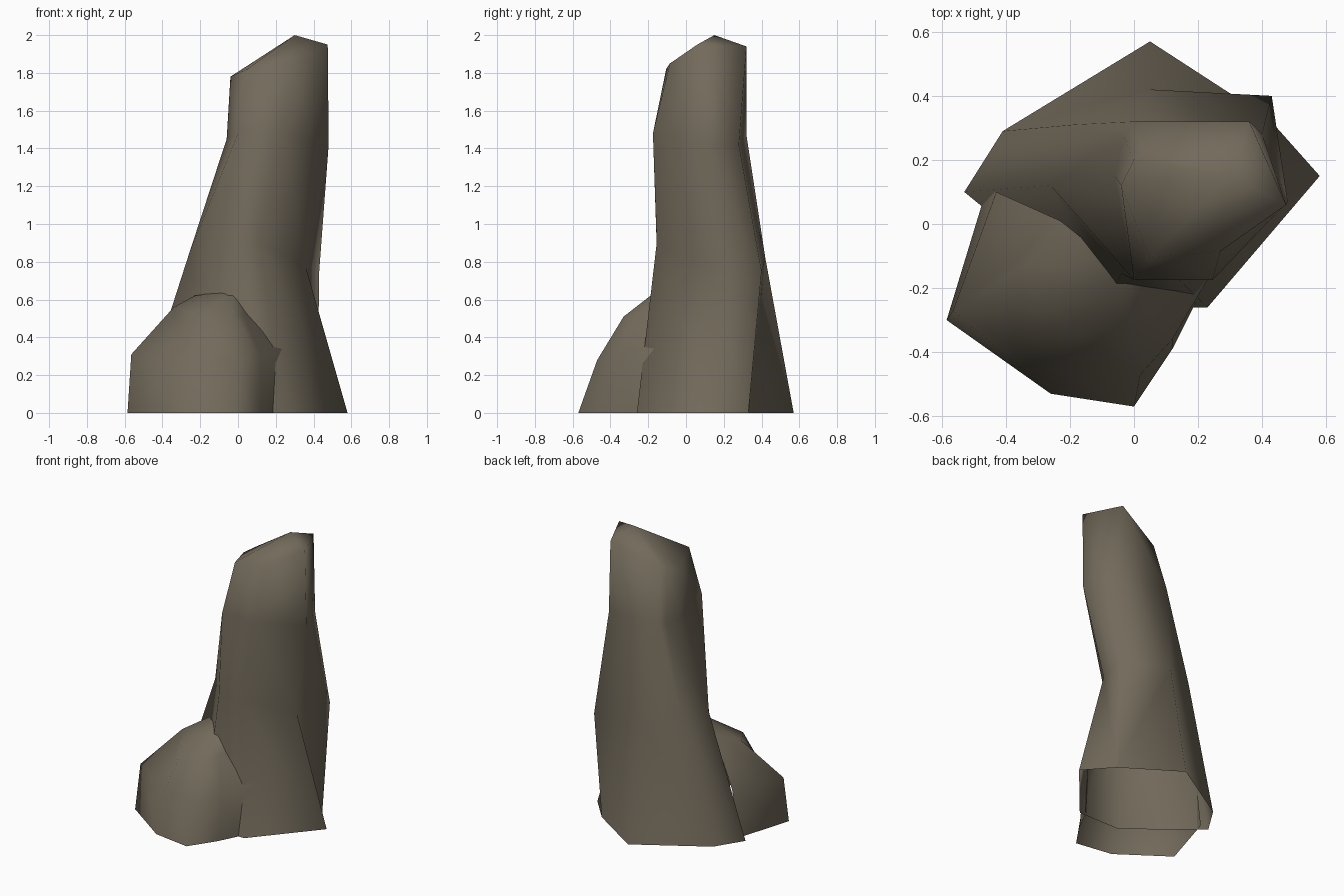
import bpy, bmesh, math

if "Cube" in bpy.data.objects:
    bpy.data.objects.remove(bpy.data.objects["Cube"])

stone = bpy.data.materials.new("brown grey stone")
stone.diffuse_color = (0.17, 0.145, 0.105, 1)
stone.use_nodes = True
stone.node_tree.nodes["Principled BSDF"].inputs["Base Color"].default_value = stone.diffuse_color


def loft(name, rings, peak, closed=True, flipped=()):
    """Skin rings of equal count with triangles, fan the top, leave the base open.
    flipped holds (layer, side) pairs whose diagonal runs the other way."""
    bm = bmesh.new()
    rows = [[bm.verts.new(p) for p in ring] for ring in rings]
    n = len(rows[0])
    spans = n if closed else n - 1
    for k, (low, high) in enumerate(zip(rows, rows[1:])):
        for i in range(spans):
            j = (i + 1) % n
            if (k, i) in flipped:
                bm.faces.new((low[i], low[j], high[j]))
                bm.faces.new((low[i], high[j], high[i]))
            else:
                bm.faces.new((low[i], low[j], high[i]))
                bm.faces.new((low[j], high[j], high[i]))
    tip = bm.verts.new(peak)
    for i in range(spans):
        bm.faces.new((rows[-1][i], rows[-1][(i + 1) % n], tip))
    mesh = bpy.data.meshes.new(name)
    bm.to_mesh(mesh)
    bm.free()
    mesh.materials.append(stone)
    ob = bpy.data.objects.new(name, mesh)
    bpy.context.collection.objects.link(ob)
    bpy.ops.object.select_all(action='DESELECT')
    ob.select_set(True)
    bpy.context.view_layer.objects.active = ob
    bpy.ops.object.shade_smooth_by_angle(angle=math.radians(85))


# Tall leaning pillar: base, waist, shoulder and crown rings
loft("tall_rock", [
    [(.23, -.26, 0), (.58, .15, 0), (.42, .33, 0), (.05, .57, 0),
     (-.41, .29, 0), (-.53, .10, 0), (-.09, -.26, 0)],
    [(.12, -.155, .90), (.36, .13, .77), (.43, .40, .75), (.05, .42, .82),
     (-.19, .31, .85), (-.26, .12, .84), (-.04, -.155, .88)],
    [(.245, -.175, 1.48), (.48, .07, 1.42), (.40, .28, 1.42), (0, .32, 1.47),
     (-.03, .27, 1.46), (-.06, .15, 1.45), (0, -.175, 1.48)],
    [(.27, -.085, 1.85), (.475, .06, 1.95), (.36, .32, 1.94), (.03, .23, 1.81),
     (0, .20, 1.80), (-.04, .12, 1.78), (.05, -.105, 1.82)],
], (.30, .15, 2.0), flipped={(0, 2), (1, 5)})

# Low boulder resting against the pillar's front left, open where it is buried
loft("small_rock", [
    [(-.46, .11, 0), (-.585, -.30, 0), (-.26, -.53, 0), (0, -.57, 0),
     (.12, -.39, 0), (.19, -.25, 0)],
    [(-.43, .10, .32), (-.565, -.27, .31), (-.25, -.45, .28), (.02, -.47, .28),
     (.12, -.36, .30), (.235, -.165, .34)],
    [(-.23, .01, .62), (-.34, -.13, .56), (-.21, -.33, .51), (-.02, -.33, .51),
     (.03, -.25, .52), (.06, -.13, .54)],
], (-.03, -.15, .65), closed=False)
